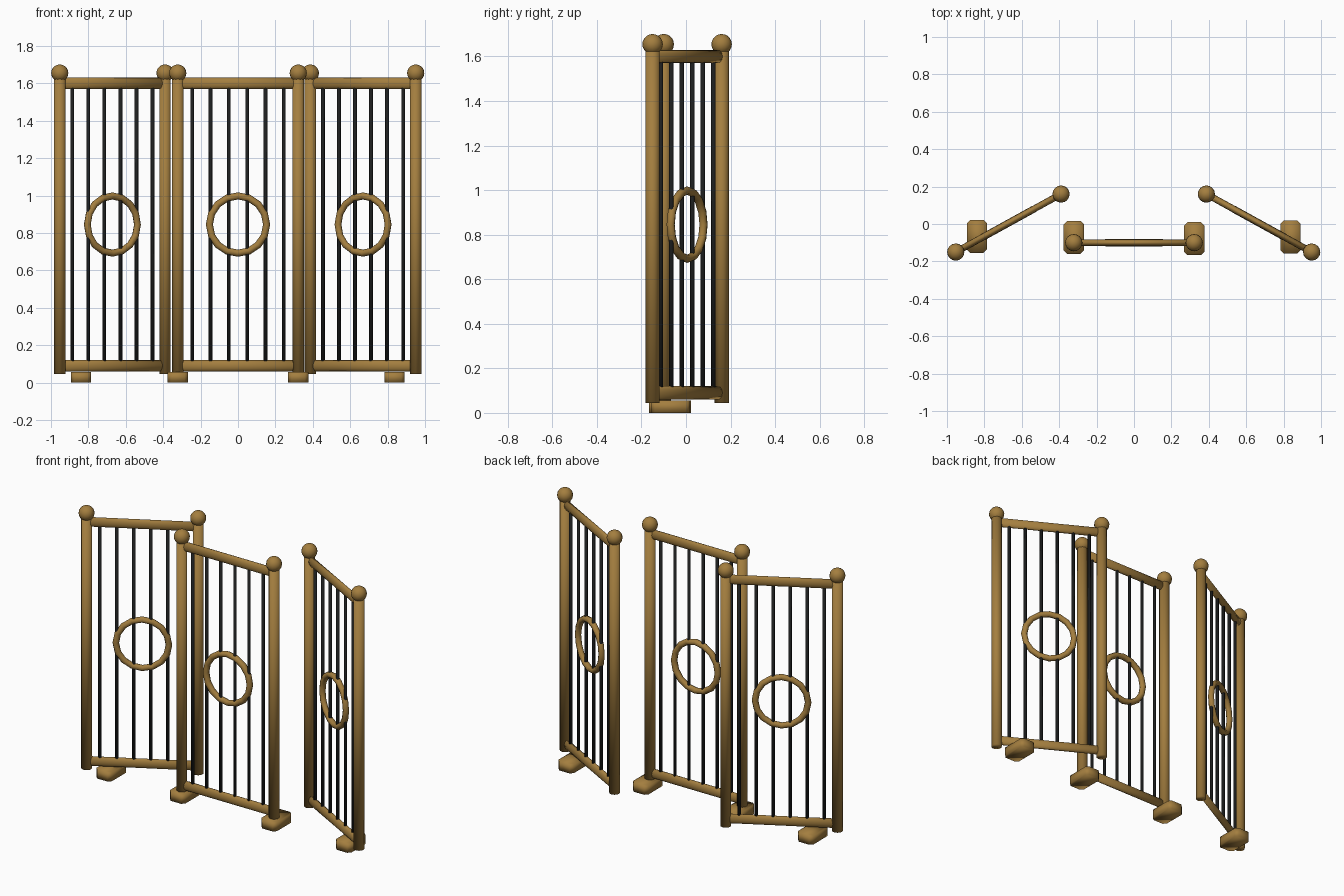
import bpy
import math
from mathutils import Vector

cube = bpy.data.objects.get("Cube")
if cube:
    bpy.data.objects.remove(cube, do_unlink=True)


def make_material(name, color):
    m = bpy.data.materials.new(name)
    m.use_nodes = True
    m.diffuse_color = color
    m.node_tree.nodes["Principled BSDF"].inputs["Base Color"].default_value = color
    return m


WOOD = make_material("golden_wood", (0.37, 0.21, 0.05, 1))
IRON = make_material("black_iron", (0.012, 0.013, 0.013, 1))


def finish(name, mat):
    ob = bpy.context.object
    ob.name = name
    ob.data.materials.append(mat)
    bpy.ops.object.shade_smooth()
    return ob


def rod(name, a, b, radius, mat, sides=10, depth_scale=1.0):
    """Cylinder between two points, optionally flattened across the panel."""
    a, b = Vector(a), Vector(b)
    d = b - a
    bpy.ops.mesh.primitive_cylinder_add(vertices=sides, radius=radius, depth=d.length,
                                        location=(a + b) / 2)
    ob = finish(name, mat)
    if abs(d.z) < 0.001:
        ob.rotation_euler = (0, math.pi / 2, math.atan2(d.y, d.x))
    ob.scale.y = depth_scale
    return ob


def panel(prefix, start, end):
    a, b = Vector((*start, 0)), Vector((*end, 0))
    mid, along = (a + b) / 2, (b - a).normalized()

    # Posts with ball finials
    for side, p in (("right", a), ("left", b)):
        rod(f"{prefix}_{side}_post", p + Vector((0, 0, 0.045)),
            p + Vector((0, 0, 1.64)), 0.032, WOOD)
        bpy.ops.mesh.primitive_uv_sphere_add(segments=16, ring_count=10, radius=0.046,
                                             location=p + Vector((0, 0, 1.655)))
        finish(f"{prefix}_{side}_finial", WOOD)

    # Rails
    for label, z in (("bottom", 0.09), ("top", 1.6)):
        up = Vector((0, 0, z))
        rod(f"{prefix}_{label}_rail", a + up, b + up, 0.03, WOOD, 12, 0.6)

    # Upright bars
    for i in range(6):
        p = mid + along * (i - 2.5) * 0.098
        rod(f"{prefix}_bar_{i + 1}", p + Vector((0, 0, 0.09)),
            p + Vector((0, 0, 1.6)), 0.01, IRON, 8)

    # Central ring
    bpy.ops.mesh.primitive_torus_add(
        major_segments=16, minor_segments=8, major_radius=0.153, minor_radius=0.019,
        location=mid + Vector((0, 0, 0.845)),
        rotation=(math.pi / 2, 0, math.atan2(along.y, along.x)))
    finish(f"{prefix}_ring", WOOD)


def foot(name, x, y):
    """Low block with clipped upright corners."""
    bpy.ops.mesh.primitive_cube_add(size=1, location=(x, y, 0.028))
    ob = finish(name, WOOD)
    ob.scale = (0.108, 0.176, 0.056)
    bpy.ops.object.transform_apply(location=False, rotation=False, scale=True)
    bev = ob.modifiers.new("clipped_corners", 'BEVEL')
    bev.width = 0.018
    bev.segments = 1
    bev.limit_method = 'WEIGHT'
    weights = ob.data.attributes.new("bevel_weight_edge", 'FLOAT', 'EDGE')
    for e in ob.data.edges:
        v0, v1 = (ob.data.vertices[i].co for i in e.vertices)
        weights.data[e.index].value = float(abs(v0.z - v1.z) > 0.01)


# Three panels, the outer two angled
panel("right_panel", (-0.953, -0.15), (-0.39, 0.16))
panel("middle_panel", (-0.322, -0.1), (0.322, -0.1))
panel("left_panel", (0.387, 0.16), (0.95, -0.15))

# Feet
foot("right_panel_foot", -0.84, -0.066)
foot("middle_panel_right_foot", -0.322, -0.072)
foot("middle_panel_left_foot", 0.322, -0.078)
foot("left_panel_foot", 0.837, -0.07)
